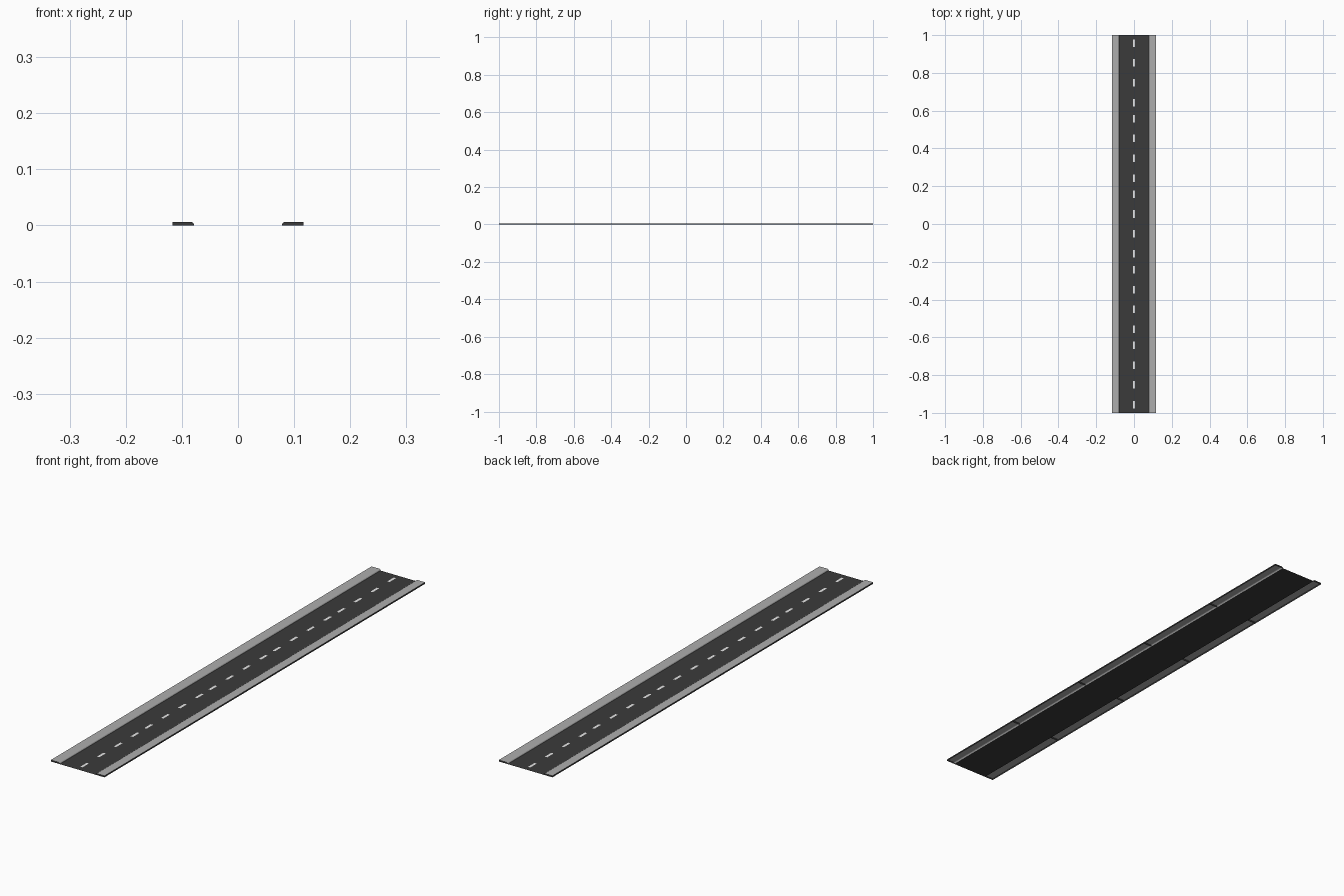
import bpy, bmesh, math
from mathutils import Vector

if "Cube" in bpy.data.objects:
    bpy.data.objects.remove(bpy.data.objects["Cube"])

SEG, COUNT = 0.4, 5           # road section length and number
INNER, OUTER, H = 0.078, 0.117, 0.006


def material(name, rgb):
    m = bpy.data.materials.new(name)
    m.diffuse_color = (*rgb, 1)
    m.use_nodes = True
    m.node_tree.nodes["Principled BSDF"].inputs["Base Color"].default_value = m.diffuse_color
    return m


asphalt = material("dark asphalt", (0.044, 0.044, 0.044))
concrete = material("grey concrete", (0.42, 0.42, 0.42))
paint = material("white paint", (0.8, 0.8, 0.8))


def finish(name, bm, mats):
    me = bpy.data.meshes.new(name)
    bm.to_mesh(me)
    bm.free()
    for m in mats:
        me.materials.append(m)
    ob = bpy.data.objects.new(name, me)
    bpy.context.collection.objects.link(ob)
    return ob


def sheet(bm, x, y0, y1, z):
    bm.faces.new([bm.verts.new(p) for p in
                  ((-x, y0, z), (x, y0, z), (x, y1, z), (-x, y1, z))])


# Curb profile: rounded inner lip, flat top, straight outer wall
R = 0.006
profile = [(INNER + R * (1 - math.cos(a)), H * math.sin(a))
           for a in (i * math.pi / 8 for i in range(5))]
profile += [(OUTER, H), (OUTER, 0)]


def curb(name, side, y0, y1):
    bm = bmesh.new()
    a = [bm.verts.new((side * x, y0, z)) for x, z in profile]
    b = [bm.verts.new((side * x, y1, z)) for x, z in profile]
    faces = [bm.faces.new((a[i], a[i + 1], b[i + 1], b[i]))
             for i in range(len(a) - 1)]
    caps = [bm.faces.new(a), bm.faces.new(b)]
    # outer wall and end caps are dark; underside stays open
    for f in [faces[-1]] + caps:
        f.material_index = 1
    centre = Vector((side * (INNER + OUTER) / 2, (y0 + y1) / 2, H * 0.4))
    for f in faces + caps:
        f.normal_update()
        if f.normal.dot(f.calc_center_median() - centre) < 0:
            f.normal_flip()
    finish(name, bm, [concrete, asphalt])


for s in range(COUNT):
    y0 = -1 + s * SEG
    y1 = y0 + SEG
    # Road surface
    bm = bmesh.new()
    sheet(bm, INNER, y0, y1, 0)
    finish(f"road_surface_{s}", bm, [asphalt])
    # Centre line dashes
    bm = bmesh.new()
    for k in range(4):
        c = y1 - 0.042 - 0.105 * k
        sheet(bm, 0.005, c - 0.02, c + 0.02, 0.0005)
    finish(f"lane_dashes_{s}", bm, [paint])
    # Pavements on both sides
    curb(f"right_pavement_{s}", 1, y0, y1)
    curb(f"left_pavement_{s}", -1, y0, y1)
